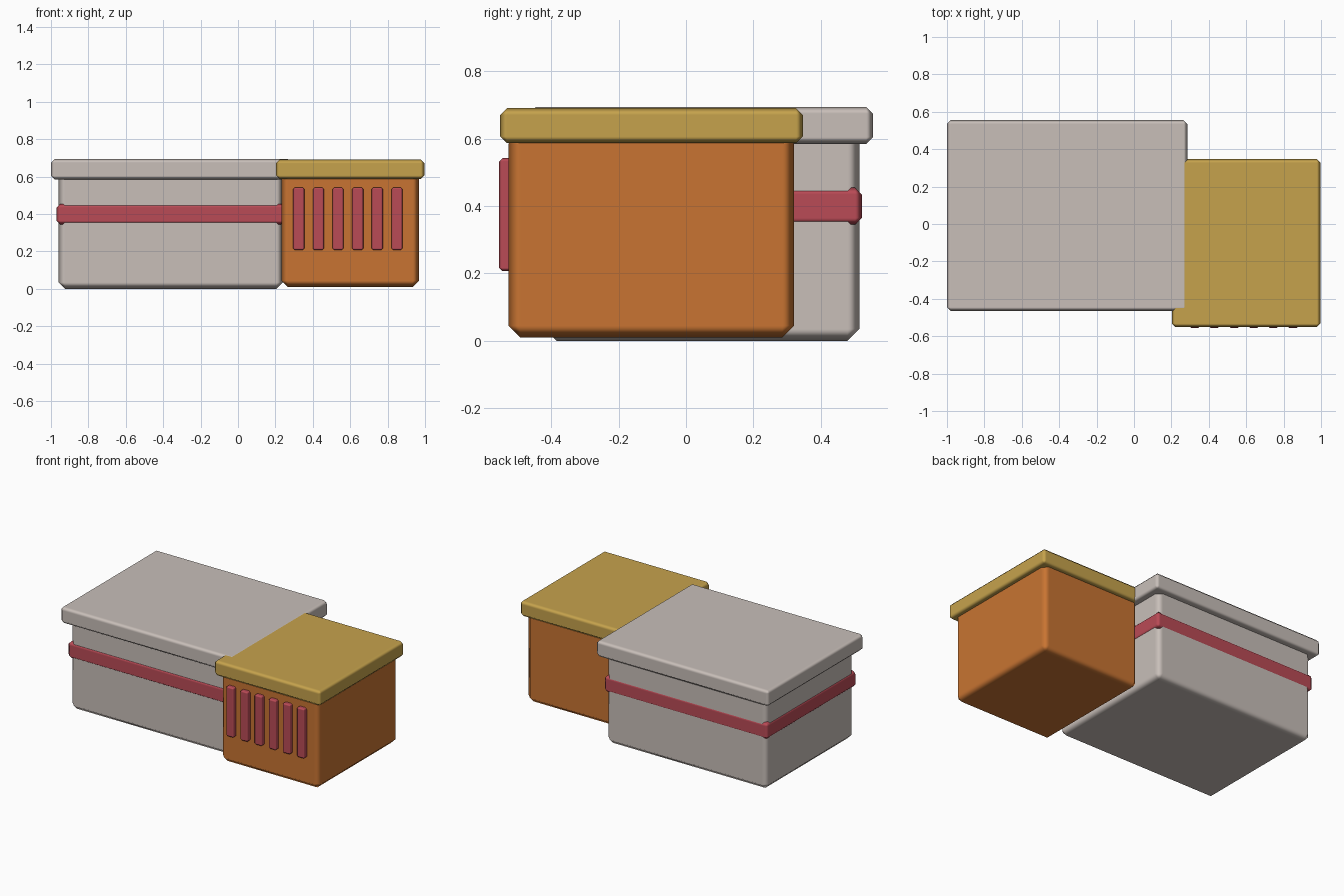
import bpy
import bmesh

if "Cube" in bpy.data.objects:
    bpy.data.objects.remove(bpy.data.objects["Cube"])


def material(name, color):
    m = bpy.data.materials.new(name)
    m.diffuse_color = (*color, 1.0)
    m.use_nodes = True
    m.node_tree.nodes["Principled BSDF"].inputs["Base Color"].default_value = m.diffuse_color
    return m


STONE = material("warm_grey", (0.58, 0.52, 0.485))
ORANGE = material("burnt_orange", (0.58, 0.175, 0.032))
MUSTARD = material("mustard", (0.565, 0.365, 0.073))
RED = material("brick_red", (0.49, 0.07, 0.093))


def box(name, xs, ys, zs, mat, bevel):
    """Chamfered box given its extents on each axis."""
    bm = bmesh.new()
    bmesh.ops.create_cube(bm, size=1.0)
    for v in bm.verts:
        v.co = [lo if c < 0 else hi for c, (lo, hi) in zip(v.co, (xs, ys, zs))]
    mesh = bpy.data.meshes.new(name)
    bm.to_mesh(mesh)
    bm.free()
    mesh.materials.append(mat)
    for p in mesh.polygons:
        p.use_smooth = True
    obj = bpy.data.objects.new(name, mesh)
    bpy.context.collection.objects.link(obj)
    mod = obj.modifiers.new("Chamfer", 'BEVEL')
    mod.width = bevel
    mod.segments = 1
    mod.harden_normals = True
    return obj


# Main block with its overhanging flat roof and wrap-around band
box("main_body", (-0.96, 0.24), (-0.42, 0.515), (0.0, 0.62), STONE, 0.035)
box("main_roof", (-1.0, 0.285), (-0.465, 0.555), (0.585, 0.695), STONE, 0.02)
box("main_band", (-0.97, 0.25), (-0.43, 0.522), (0.345, 0.455), RED, 0.02)

# Side wing with its own roof
box("wing_body", (0.232, 0.968), (-0.527, 0.321), (0.01, 0.62), ORANGE, 0.035)
box("wing_roof", (0.203, 0.997), (-0.552, 0.347), (0.587, 0.691), MUSTARD, 0.02)

# Row of upright slats on the wing front
for i in range(6):
    cx = 0.325 + i * 0.105
    box(f"wing_slat_{i + 1}", (cx - 0.03, cx + 0.03), (-0.555, -0.50),
        (0.207, 0.543), RED, 0.01)
